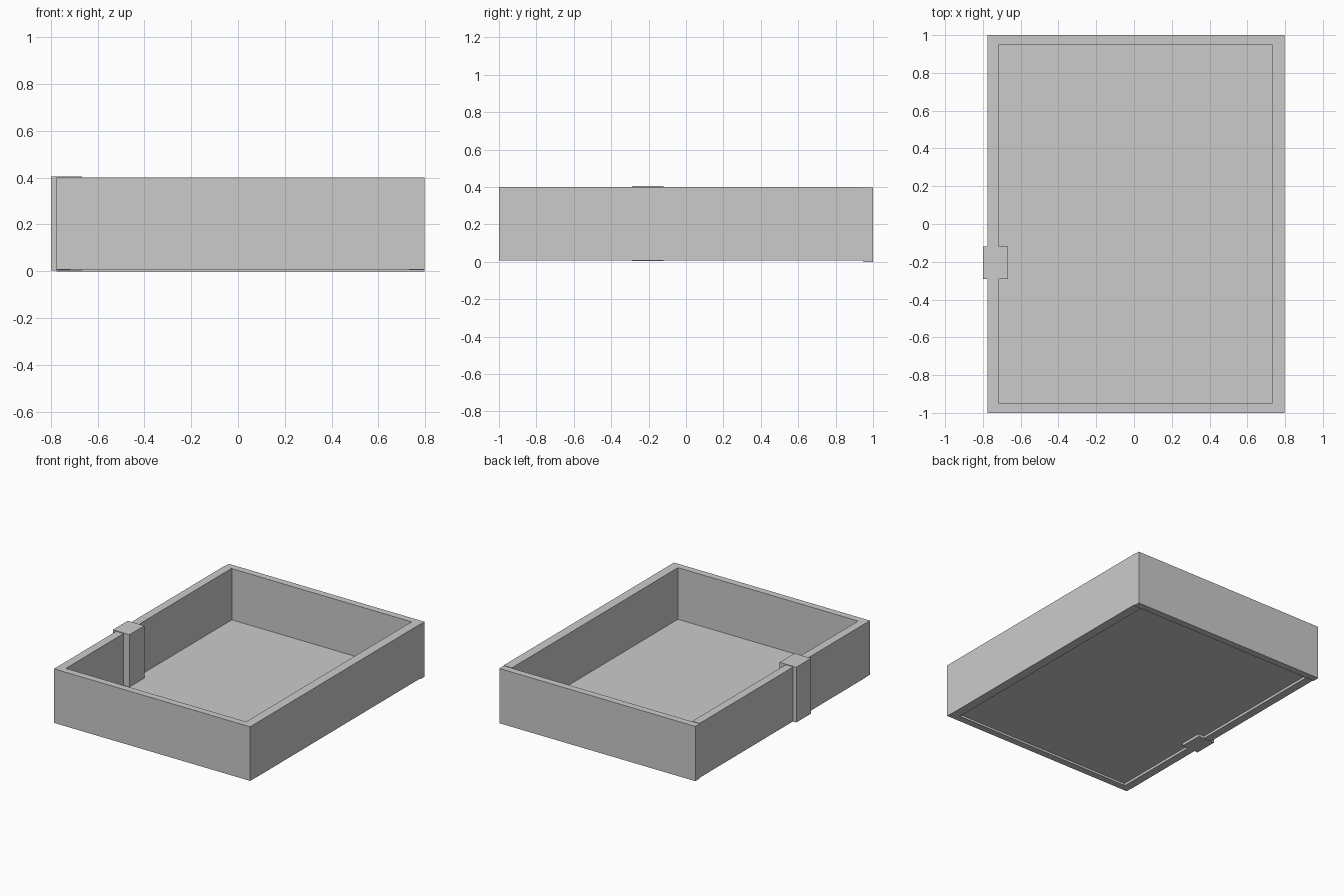
import bpy
import bmesh

if "Cube" in bpy.data.objects:
    bpy.data.objects.remove(bpy.data.objects["Cube"])


def box(name, x, y, z):
    """Axis-aligned box from (min, max) pairs."""
    bm = bmesh.new()
    bmesh.ops.create_cube(bm, size=1)
    for v in bm.verts:
        for i, (lo, hi) in enumerate((x, y, z)):
            v.co[i] = lo if v.co[i] < 0 else hi
    mesh = bpy.data.meshes.new(name)
    bm.to_mesh(mesh)
    bm.free()
    obj = bpy.data.objects.new(name, mesh)
    bpy.context.collection.objects.link(obj)
    return obj


# Outer and inner limits of the tray
LEFT, RIGHT = -0.775, 0.797
IN_LEFT, IN_RIGHT = -0.715, 0.73
IN_Y = 0.95

# Perimeter walls; the back one sits a touch lower
box("front_wall", (LEFT, RIGHT), (-1, -IN_Y), (0.008, 0.4))
box("back_wall", (LEFT, RIGHT), (IN_Y, 1), (0, 0.397))
box("left_wall", (LEFT, IN_LEFT), (-IN_Y, IN_Y), (0.006, 0.4))
box("right_wall", (IN_RIGHT, RIGHT), (-IN_Y, IN_Y), (0.006, 0.4))

# Thin floor, recessed above the bottom edges of the walls
box("floor", (IN_LEFT, IN_RIGHT), (-IN_Y, IN_Y), (0.024, 0.026))

# Square pillar straddling the left wall
box("wall_pillar", (-0.8, -0.667), (-0.29, -0.12), (0.004, 0.405))
